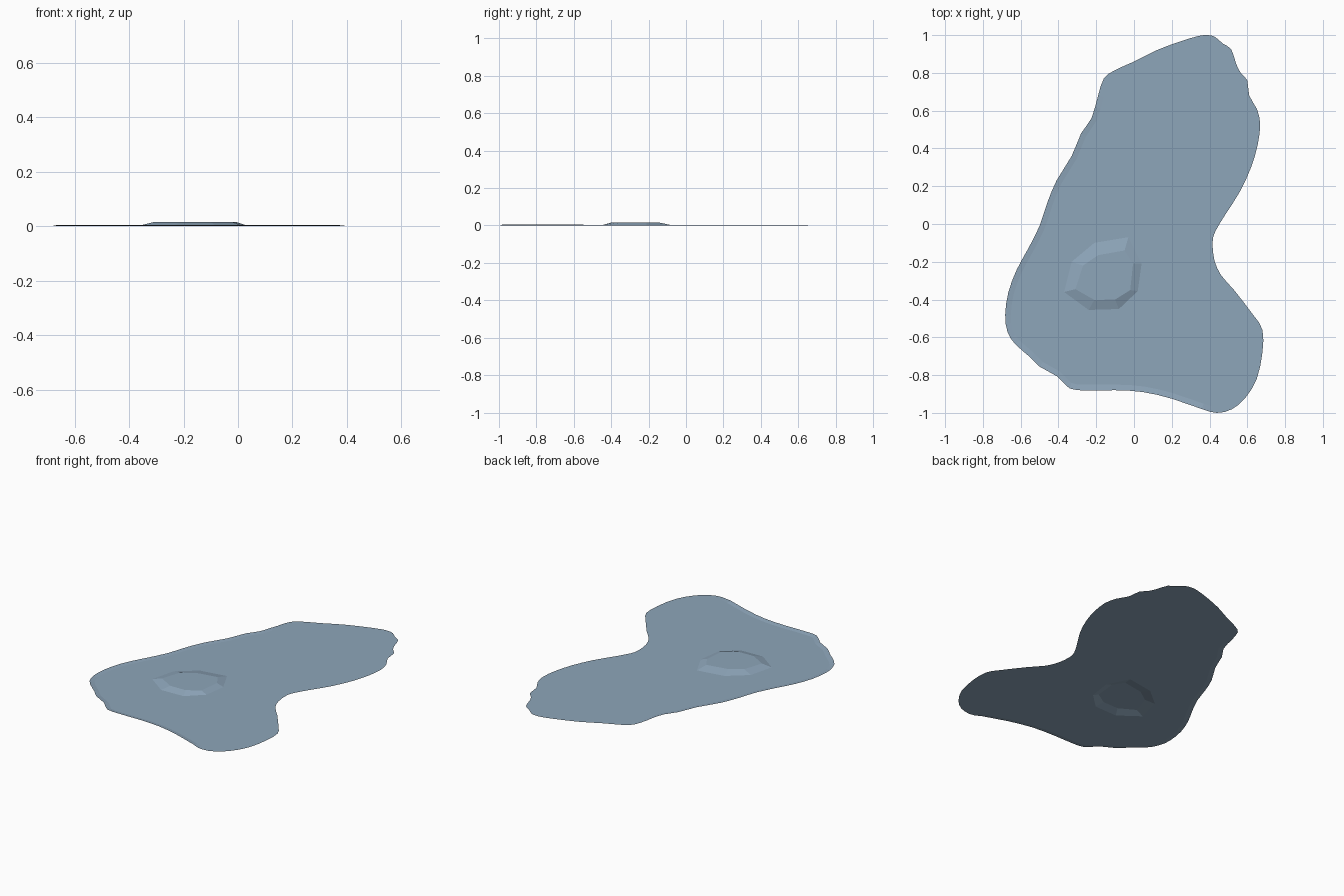
import bpy, bmesh
from mathutils import Vector

if "Cube" in bpy.data.objects:
    bpy.data.objects.remove(bpy.data.objects["Cube"])

# Shoreline of the flat patch, clockwise from the top
SHORE = [(0.39, 1.0), (0.43, 0.99), (0.47, 0.955), (0.515, 0.925), (0.54, 0.85), (0.565, 0.80),
         (0.60, 0.76), (0.61, 0.68), (0.65, 0.61), (0.668, 0.53), (0.655, 0.42), (0.62, 0.30),
         (0.56, 0.17), (0.49, 0.06), (0.43, -0.04), (0.416, -0.10), (0.425, -0.19), (0.46, -0.27),
         (0.53, -0.35), (0.63, -0.48), (0.68, -0.56), (0.68, -0.68), (0.65, -0.82), (0.59, -0.92),
         (0.52, -0.98), (0.44, -1.0), (0.36, -0.98), (0.20, -0.925), (0.05, -0.89), (-0.10, -0.88),
         (-0.30, -0.88), (-0.36, -0.855), (-0.41, -0.805), (-0.50, -0.755), (-0.55, -0.705),
         (-0.63, -0.635), (-0.67, -0.57), (-0.682, -0.48), (-0.665, -0.36), (-0.62, -0.24),
         (-0.56, -0.13), (-0.50, -0.01), (-0.46, 0.11), (-0.41, 0.23), (-0.33, 0.36), (-0.28, 0.48),
         (-0.225, 0.56), (-0.19, 0.68), (-0.16, 0.77), (-0.10, 0.815), (0.0, 0.86), (0.12, 0.92),
         (0.24, 0.965), (0.34, 0.995)]
# Foot and top of the raised eight-sided mound
FOOT = [(-0.37, -0.36), (-0.24, -0.455), (-0.08, -0.45), (0.02, -0.355),
        (0.04, -0.21), (-0.03, -0.07), (-0.21, -0.10), (-0.33, -0.20)]
CROWN = [(-0.31, -0.345), (-0.21, -0.402), (-0.10, -0.40), (-0.02, -0.35),
         (-0.005, -0.21), (-0.05, -0.14), (-0.19, -0.165), (-0.27, -0.22)]


def rim_height(p):
    """Slightly lifted rim on the left and lower edges."""
    if p.x < -0.4 and p.y < -0.55:
        return 0.005
    if p.x < 0.4 and p.y < -0.8:
        return 0.005
    if p.x < -0.2:
        return 0.003
    return 0.0


def smooth_loop(pts):
    """Insert one curved midpoint on each span."""
    out, n = [], len(pts)
    for i in range(n):
        a, b, c, d = (Vector(pts[(i + k) % n]) for k in (-1, 0, 1, 2))
        out += [b, (9 * (b + c) - a - d) / 16]
    return out


def bridge(bm, la, lb):
    n = len(la)
    for i in range(n):
        j = (i + 1) % n
        bm.faces.new((la[i], la[j], lb[j], lb[i]))


def close(bm, loop):
    return [bm.edges.get((loop[i - 1], loop[i])) or bm.edges.new((loop[i - 1], loop[i]))
            for i in range(len(loop))]


bm = bmesh.new()
shore = smooth_loop(SHORE)
n = len(shore)
rim, inner = [], []
for i, p in enumerate(shore):
    t = (shore[(i + 2) % n] - shore[i - 2]).normalized()
    q = p + Vector((t.y, -t.x)) * 0.03
    rim.append(bm.verts.new((p.x, p.y, rim_height(p))))
    inner.append(bm.verts.new((q.x, q.y, 0)))
foot = [bm.verts.new((x, y, 0)) for x, y in FOOT]
crown = [bm.verts.new((x, y, 0.015)) for x, y in CROWN]

# Rim, mound sides and mound top
bridge(bm, rim, inner)
bridge(bm, foot, crown)
bm.faces.new(crown)
# Flat ground between rim and mound
bmesh.ops.triangle_fill(bm, use_beauty=True, edges=close(bm, inner) + close(bm, foot))
bm.normal_update()
for f in bm.faces:
    if f.normal.z < 0:
        f.normal_flip()

mesh = bpy.data.meshes.new("ground_patch")
bm.to_mesh(mesh)
bm.free()
obj = bpy.data.objects.new("ground_patch", mesh)
bpy.context.collection.objects.link(obj)

mat = bpy.data.materials.new("dusty_blue")
mat.diffuse_color = (0.27, 0.38, 0.49, 1)
mat.use_nodes = True
mat.node_tree.nodes["Principled BSDF"].inputs["Base Color"].default_value = mat.diffuse_color
mesh.materials.append(mat)
